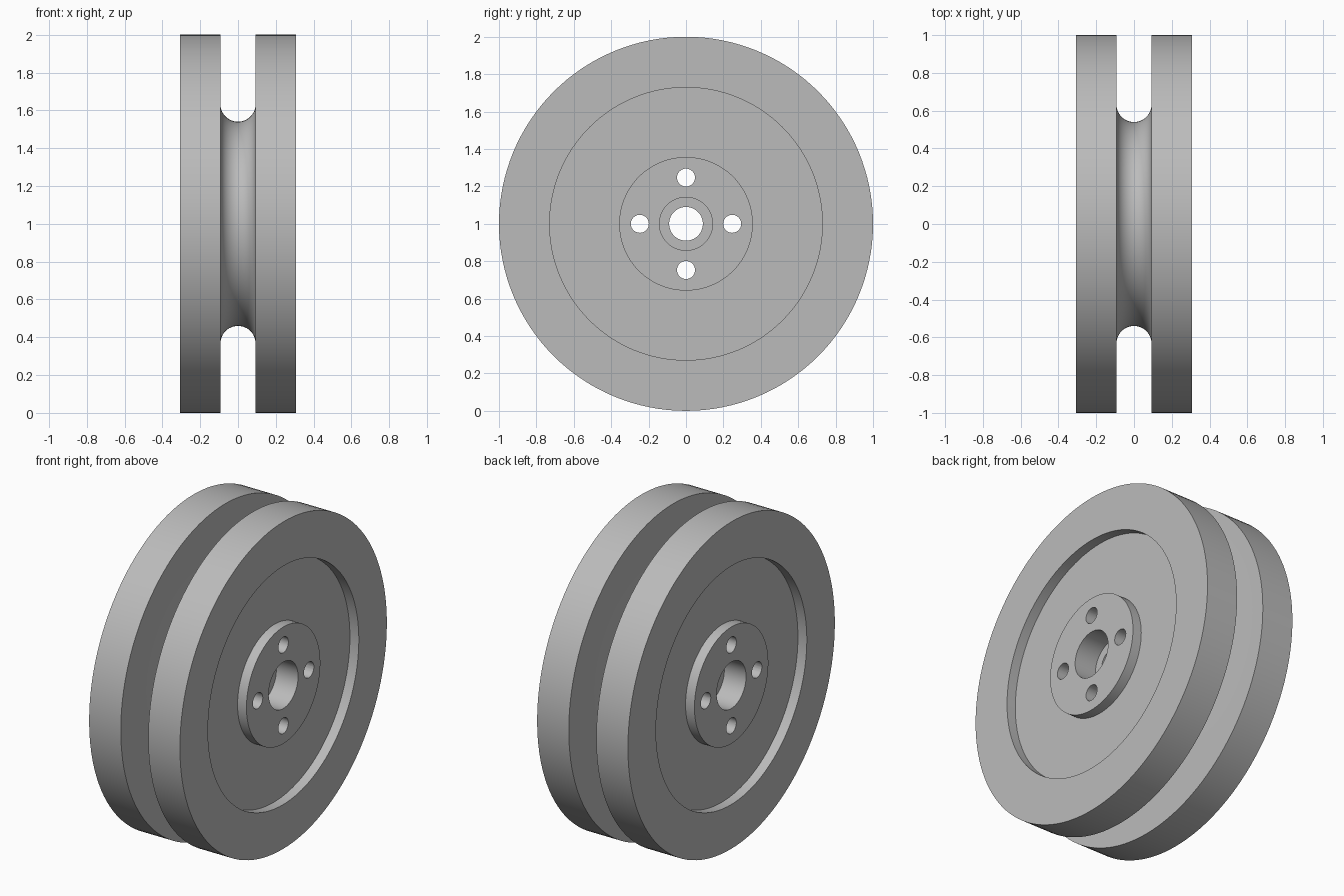
import bpy, bmesh, math
from mathutils import Matrix, Vector

cube = bpy.data.objects.get("Cube")
if cube:
    bpy.data.objects.remove(cube, do_unlink=True)

SEGMENTS = 128
HALF_WIDTH = 0.307
FLOOR = 0.247          # recessed web face
STEP = 0.16            # inner end of each counterbore
GROOVE = 0.093         # half width of the belt groove
GROOVE_CENTRE = 0.633  # radius where the groove turns round
AXLE = Vector((0, 0, 1))

# Plain grey material
grey = bpy.data.materials.new("plain grey")
grey.use_nodes = True
colour = (0.5, 0.5, 0.5, 1)
grey.diffuse_color = colour
grey.node_tree.nodes["Principled BSDF"].inputs["Base Color"].default_value = colour

# Half profile as (x, radius): bore, counterbore, hub, recess, rim
side = [(STEP, 0.09), (STEP, 0.142), (HALF_WIDTH, 0.142), (HALF_WIDTH, 0.357),
        (FLOOR, 0.357), (FLOOR, 0.729), (HALF_WIDTH, 0.729), (HALF_WIDTH, 1),
        (GROOVE, 1)]
arc = []
for i in range(25):
    a = math.pi * i / 24
    arc.append((GROOVE * math.cos(a), GROOVE_CENTRE - GROOVE * math.sin(a)))
profile = side + arc + [(-x, r) for x, r in reversed(side)]

# Wheel body turned around the x axis
bm = bmesh.new()
verts = [bm.verts.new(AXLE + Vector((x, 0, r))) for x, r in profile]
edges = [bm.edges.new((v, verts[(i + 1) % len(verts)])) for i, v in enumerate(verts)]
bmesh.ops.spin(bm, geom=verts + edges, cent=AXLE, axis=(1, 0, 0),
               angle=math.tau, steps=SEGMENTS, use_merge=True)
bmesh.ops.remove_doubles(bm, verts=bm.verts, dist=1e-5)
bmesh.ops.recalc_face_normals(bm, faces=bm.faces)
mesh = bpy.data.meshes.new("pulley_wheel")
bm.to_mesh(mesh)
bm.free()
mesh.materials.append(grey)
wheel = bpy.data.objects.new("pulley_wheel", mesh)
bpy.context.collection.objects.link(wheel)

# Four bolt holes through the hub
bm = bmesh.new()
for i in range(4):
    turn = Matrix.Rotation(i * math.pi / 2, 4, 'X')
    place = (Matrix.Translation(AXLE) @ turn @ Matrix.Translation((0, 0, 0.247))
             @ Matrix.Rotation(math.pi / 2, 4, 'Y'))
    bmesh.ops.create_cone(bm, cap_ends=True, segments=40, radius1=0.048,
                          radius2=0.048, depth=1, matrix=place)
cutter_mesh = bpy.data.meshes.new("bolt_hole_cutter")
bm.to_mesh(cutter_mesh)
bm.free()
cutter_mesh.materials.append(grey)
cutter = bpy.data.objects.new("bolt_hole_cutter", cutter_mesh)
cutter.hide_render = True
bpy.context.collection.objects.link(cutter)

cut = wheel.modifiers.new("bolt holes", 'BOOLEAN')
cut.object = cutter
cut.operation = 'DIFFERENCE'
cut.solver = 'EXACT'
bpy.ops.object.select_all(action='DESELECT')
wheel.select_set(True)
bpy.context.view_layer.objects.active = wheel
bpy.ops.object.modifier_apply(modifier=cut.name)
bpy.data.objects.remove(cutter, do_unlink=True)

# Smooth round surfaces, crisp machined edges
bpy.ops.object.shade_smooth_by_angle(angle=math.radians(30))
